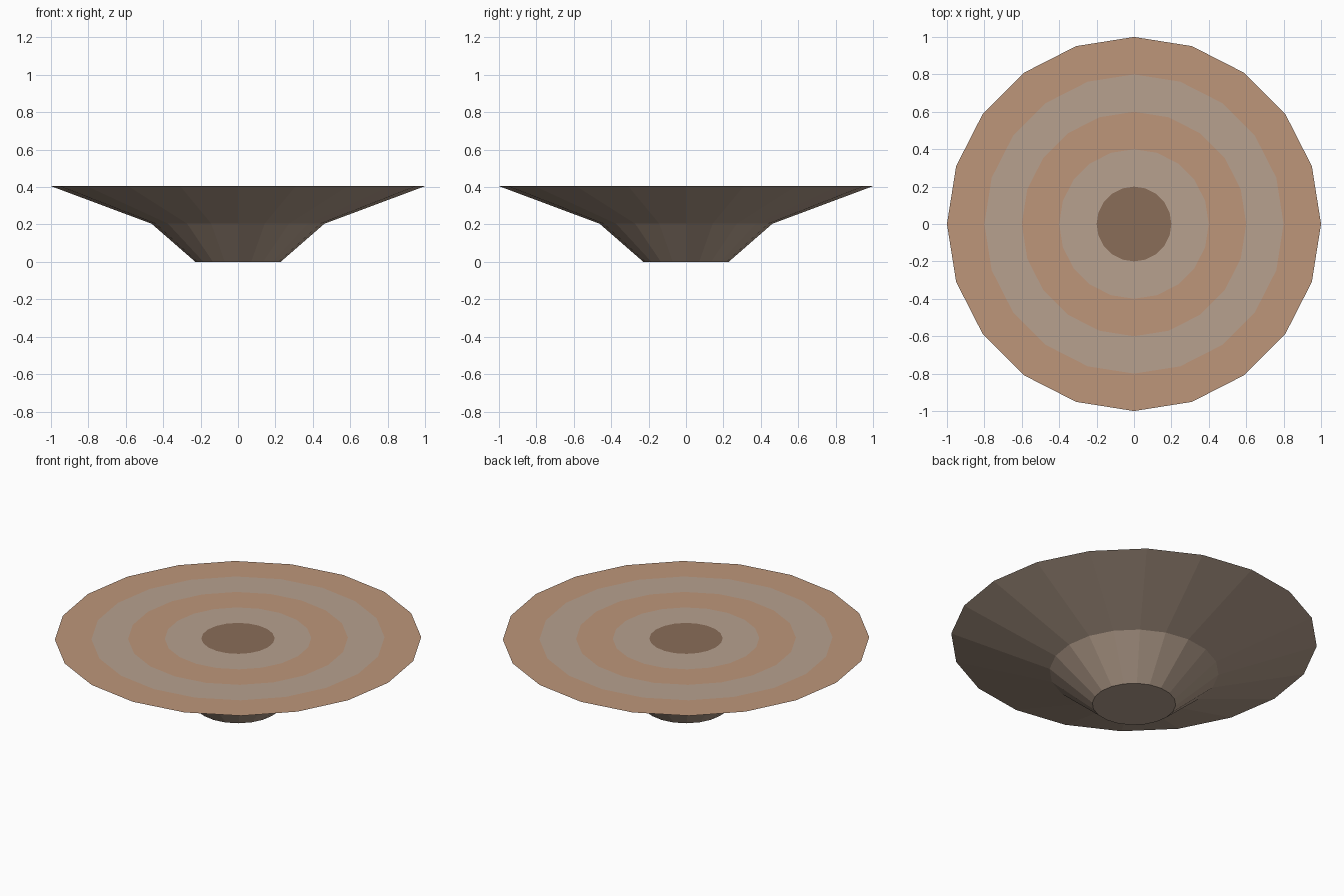
import bpy, bmesh, math

if "Cube" in bpy.data.objects:
    bpy.data.objects.remove(bpy.data.objects["Cube"])

SIDES = 20
TOP = 0.405


def material(name, rgb):
    # sRGB 0-255 to linear
    lin = [((c / 255 + 0.055) / 1.055) ** 2.4 for c in rgb]
    m = bpy.data.materials.new(name)
    m.diffuse_color = (*lin, 1)
    m.use_nodes = True
    m.node_tree.nodes["Principled BSDF"].inputs["Base Color"].default_value = m.diffuse_color
    return m


def ring(bm, radius, z):
    return [bm.verts.new((radius * math.cos(2 * math.pi * i / SIDES),
                          radius * math.sin(2 * math.pi * i / SIDES), z))
            for i in range(SIDES)]


MATS = [material("warm grey", (183, 161, 143)),
        material("tan orange", (190, 150, 122)),
        material("dark brown", (138, 109, 89))]
GREY, TAN, BROWN = range(3)

# profile from the base up to the rim, then inwards over the flat striped top
profile = [(0.228, 0.0, GREY), (0.462, 0.204, GREY), (1.0, TOP, TAN),
           (0.8, TOP, GREY), (0.6, TOP, TAN), (0.4, TOP, GREY), (0.2, TOP, BROWN)]

bm = bmesh.new()
rings = [ring(bm, r, z) for r, z, _ in profile]

# base cap and centre spot
bm.faces.new(rings[0][::-1]).material_index = GREY
bm.faces.new(rings[-1]).material_index = BROWN

# bands, each coloured by its starting profile point
for k in range(len(rings) - 1):
    a, b = rings[k], rings[k + 1]
    for i in range(SIDES):
        j = (i + 1) % SIDES
        bm.faces.new((a[i], a[j], b[j], b[i])).material_index = profile[k][2]

mesh = bpy.data.meshes.new("striped_dish")
bm.normal_update()
bm.to_mesh(mesh)
bm.free()
for m in MATS:
    mesh.materials.append(m)
dish = bpy.data.objects.new("striped_dish", mesh)
bpy.context.collection.objects.link(dish)
